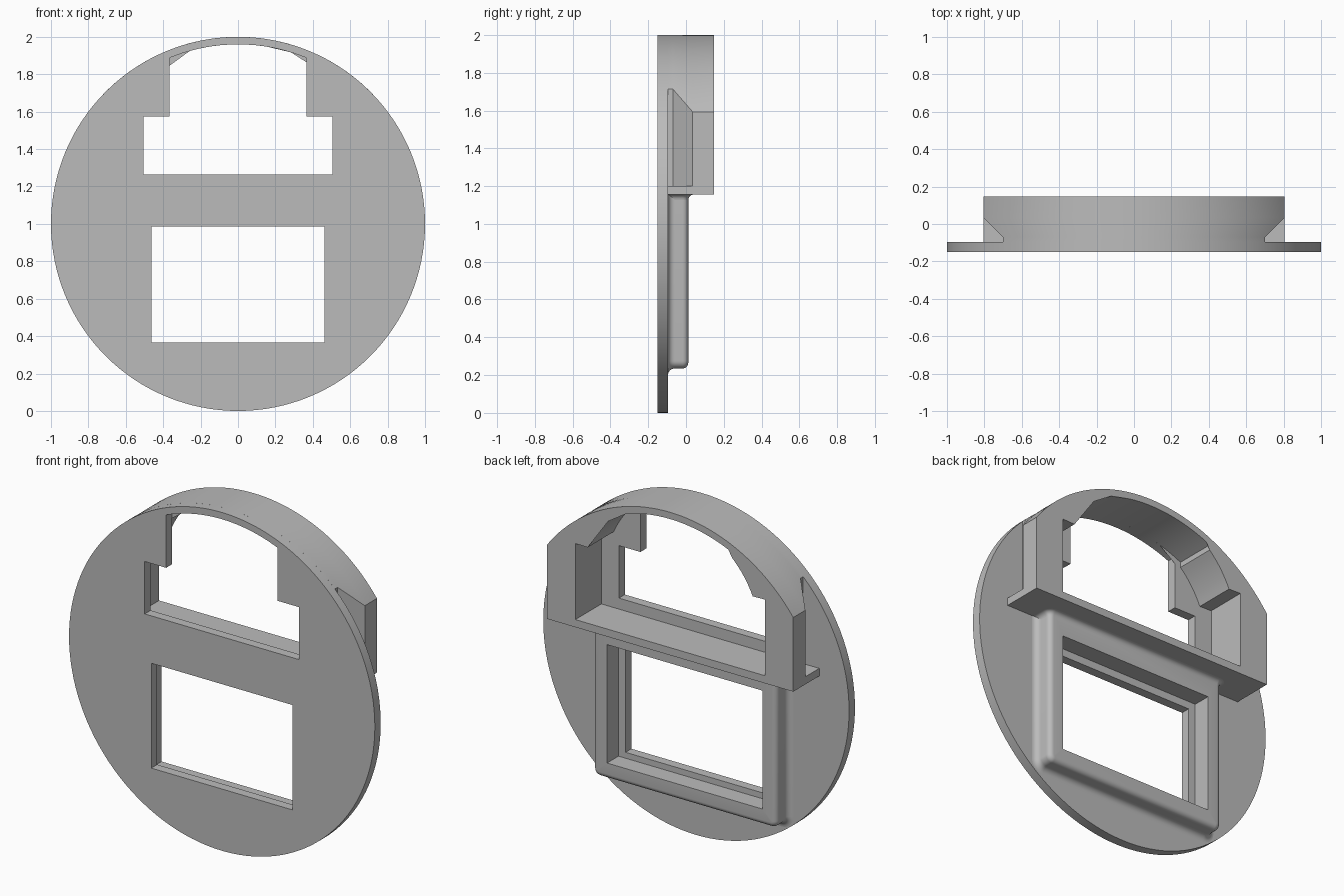
import bpy, bmesh, math

cube = bpy.data.objects.get("Cube")
if cube:
    bpy.data.objects.remove(cube, do_unlink=True)

grey = bpy.data.materials.new("plain grey")
grey.use_nodes = True
GREY = (0.5, 0.5, 0.5, 1)
grey.diffuse_color = GREY
grey.node_tree.nodes["Principled BSDF"].inputs["Base Color"].default_value = GREY

PLATE_FRONT, PLATE_BACK, HOOD_BACK = -0.15, -0.095, 0.148
SHELF_LOW, SHELF_TOP = 1.155, 1.2


def finish(obj):
    obj.data.materials.clear()
    obj.data.materials.append(grey)
    bpy.ops.object.select_all(action="DESELECT")
    obj.select_set(True)
    bpy.context.view_layer.objects.active = obj
    bpy.ops.object.shade_smooth_by_angle(angle=math.radians(30))


def arc(cz, r, x0, x1, n):
    """Points on the upper half of a circle centred on x = 0."""
    a0, a1 = math.acos(x0 / r), math.acos(x1 / r)
    angles = [a0 + (a1 - a0) * i / n for i in range(n + 1)]
    return [(r * math.cos(a), cz + r * math.sin(a)) for a in angles]


def box_ring(w, low, high, r, n=8):
    """Rectangle outline whose two low corners are rounded."""
    pts = []
    for side, start in ((-1, math.pi), (1, 1.5 * math.pi)):
        for i in range(n + 1):
            a = start + math.pi / 2 * i / n
            pts.append((side * (w - r) + r * math.cos(a), low + r + r * math.sin(a)))
    return pts + [(w, high), (-w, high)]


def loft(name, rings, cap=True, loop=False):
    """Skin a list of equally long 3D outlines."""
    bm = bmesh.new()
    vs = [[bm.verts.new(p) for p in ring] for ring in rings]
    pairs = list(zip(vs, vs[1:])) + ([(vs[-1], vs[0])] if loop else [])
    for a, b in pairs:
        for i in range(len(a)):
            j = (i + 1) % len(a)
            bm.faces.new((a[i], a[j], b[j], b[i]))
    if cap:
        ends = [bm.faces.new(vs[0]), bm.faces.new(vs[-1])]
        bmesh.ops.triangulate(bm, faces=ends)
    bmesh.ops.remove_doubles(bm, verts=bm.verts, dist=0.0001)
    bmesh.ops.recalc_face_normals(bm, faces=bm.faces)
    mesh = bpy.data.meshes.new(name)
    bm.to_mesh(mesh)
    bm.free()
    obj = bpy.data.objects.new(name, mesh)
    bpy.context.collection.objects.link(obj)
    finish(obj)


def upright(pts, y):
    return [(x, y, z) for x, z in pts]


# Round face plate with its two window openings
circle = [(math.cos(math.tau * i / 128), 1 + math.sin(math.tau * i / 128)) for i in range(128)]
upper = [(-0.505, 1.265), (-0.505, 1.575), (-0.365, 1.575)]
upper += arc(1, 0.96, -0.365, 0.365, 24)
upper += [(0.365, 1.575), (0.505, 1.575), (0.505, 1.265)]
lower = [(-0.462, 0.365), (-0.462, 0.985), (0.462, 0.985), (0.462, 0.365)]
curve = bpy.data.curves.new("face_plate", "CURVE")
curve.dimensions = "2D"
curve.fill_mode = "BOTH"
curve.extrude = (PLATE_BACK - PLATE_FRONT) / 2
for outline in (circle, upper, lower):
    spline = curve.splines.new("POLY")
    spline.points.add(len(outline) - 1)
    for point, (x, z) in zip(spline.points, outline):
        point.co = (x, z, 0, 1)
    spline.use_cyclic_u = True
plate = bpy.data.objects.new("face_plate", curve)
bpy.context.collection.objects.link(plate)
plate.rotation_euler.x = math.pi / 2
plate.location.y = (PLATE_BACK + PLATE_FRONT) / 2
bpy.context.view_layer.objects.active = plate
plate.select_set(True)
bpy.ops.object.convert(target="MESH")
finish(bpy.context.view_layer.objects.active)

# Arched hood, undercut beside the plate, with a stepped cavity
half = [(0.62, SHELF_TOP), (0.62, 1.65)] + arc(1.41, 0.59, 0.54, 0.405, 8)
cavity = half + arc(1, 0.96, 0.405, -0.405, 32) + [(-x, z) for x, z in reversed(half)]


def hood_outline(w):
    return [(-w, SHELF_TOP)] + arc(1, 1, -w, w, 48) + [(w, SHELF_TOP)] + cavity


loft("hood", [upright(hood_outline(w), y) for w, y in
              ((0.70, PLATE_BACK), (0.70, -0.07), (0.805, 0.035), (0.805, HOOD_BACK))])

# Shelf under the hood
shelf = [(-0.805, SHELF_LOW), (0.805, SHELF_LOW), (0.805, SHELF_TOP), (-0.805, SHELF_TOP)]
loft("shelf", [upright(shelf, y) for y in (PLATE_BACK, HOOD_BACK)])

# Screen frame: flared foot, rounded rim, rectangular recess
FRAME_W, FRAME_LOW, FRAME_BACK, FLARE, RIM = 0.6, 0.235, 0.012, 0.035, 0.03
steps = [math.pi / 2 * i / 6 for i in range(7)]
profile = [(FLARE * (1 - math.sin(a)), PLATE_BACK + FLARE * (1 - math.cos(a))) for a in steps]
profile += [(RIM * (math.cos(a) - 1), FRAME_BACK + RIM * (math.sin(a) - 1)) for a in steps]
rings = [upright(box_ring(FRAME_W + o, FRAME_LOW - o, SHELF_LOW, 0.04 + o), y) for o, y in profile]
recess = box_ring(0.508, 0.33, 1.03, 0)
rings += [upright(recess, y) for y in (FRAME_BACK, PLATE_BACK)]
loft("screen_frame", rings, cap=False, loop=True)

# Fillet where the frame meets the shelf, split around the recess by height
rings = []
for a in steps:
    o = 0.028 * (1 - math.cos(a))
    z = SHELF_LOW - 0.028 * (1 - math.sin(a))
    ring = box_ring(FRAME_W + o, -FRAME_BACK - o, -PLATE_BACK, RIM + o)
    rings.append([(x, -v, z) for x, v in ring])
loft("shelf_fillet", rings)
